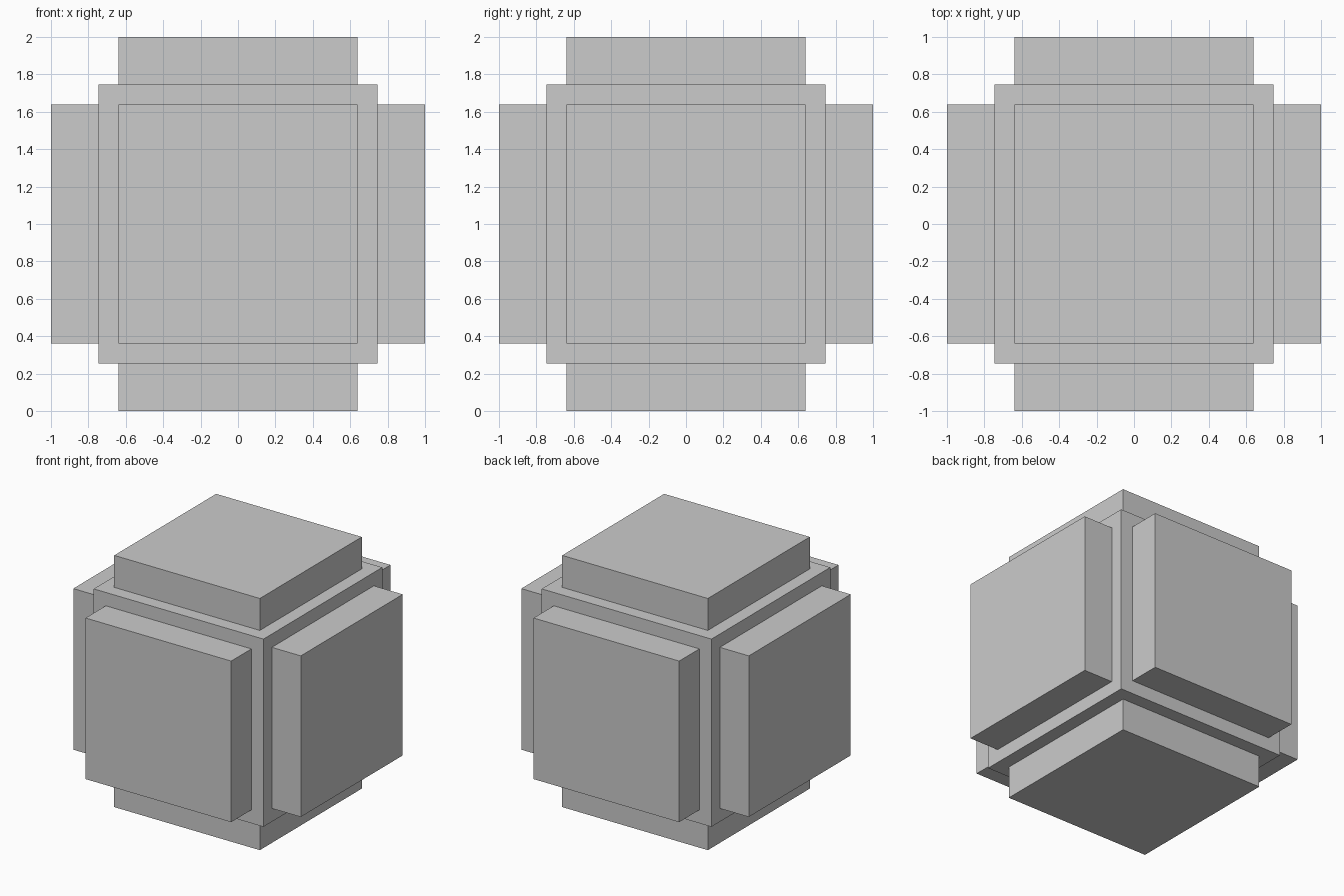
import bpy

if "Cube" in bpy.data.objects:
    bpy.data.objects.remove(bpy.data.objects["Cube"])

CENTRE_Z = 1.0
CORE = 0.746      # half size of the core cube
PAD = 0.64        # half width of each face pad
OUTER = 1.0       # distance from centre to pad face
SINK = 0.01       # pad overlap into the core


def box(name, centre, size):
    bpy.ops.mesh.primitive_cube_add(size=1, location=centre)
    ob = bpy.context.object
    ob.name = ob.data.name = name
    ob.scale = size
    bpy.ops.object.transform_apply(location=False, rotation=False, scale=True)
    return ob


# Central cube
box("core", (0, 0, CENTRE_Z), (2 * CORE,) * 3)

# One square pad on each face of the core
names = [("left_pad", "right_pad"), ("front_pad", "back_pad"), ("bottom_pad", "top_pad")]
thickness = OUTER - CORE + SINK
for axis, pair in enumerate(names):
    for name, side in zip(pair, (-1, 1)):
        centre = [0, 0, CENTRE_Z]
        centre[axis] += side * (OUTER - thickness / 2)
        size = [2 * PAD] * 3
        size[axis] = thickness
        box(name, centre, size)
